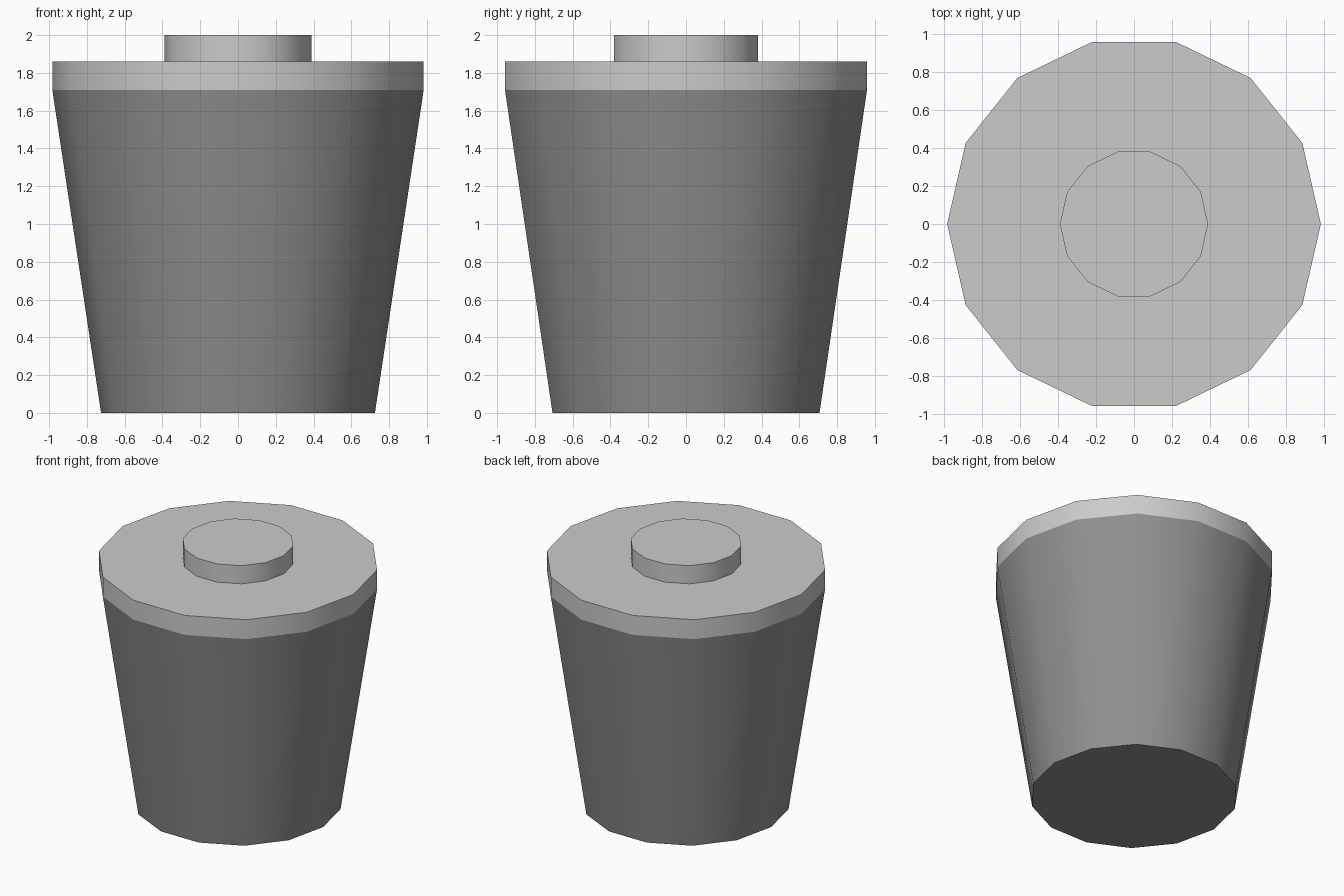
import bpy
import bmesh
from math import cos, sin, tau, radians

if "Cube" in bpy.data.objects:
    bpy.data.objects.remove(bpy.data.objects["Cube"])

SIDES = 14


def drum(name, r_low, r_high, z_low, z_high, cap_low=False, cap_high=False):
    """14-sided tapered drum with optional end caps and smooth sides."""
    bm = bmesh.new()
    low, high = (
        [bm.verts.new((r * cos(tau * i / SIDES), r * sin(tau * i / SIDES), z))
         for i in range(SIDES)]
        for r, z in ((r_low, z_low), (r_high, z_high)))
    for i in range(SIDES):
        j = (i + 1) % SIDES
        bm.faces.new((low[i], low[j], high[j], high[i]))
    if cap_low:
        bm.faces.new(low[::-1])
    if cap_high:
        bm.faces.new(high)
    mesh = bpy.data.meshes.new(name)
    bm.to_mesh(mesh)
    bm.free()
    obj = bpy.data.objects.new(name, mesh)
    bpy.context.collection.objects.link(obj)
    bpy.ops.object.select_all(action='DESELECT')
    obj.select_set(True)
    bpy.context.view_layer.objects.active = obj
    bpy.ops.object.shade_smooth_by_angle(angle=radians(35))
    return obj


# Tapered bin body in dark grey, closed underneath
body = drum("bin_body", 0.725, 0.983, 0.0, 1.71, cap_low=True)
dark = bpy.data.materials.new("dark_grey")
dark.diffuse_color = (0.28, 0.28, 0.28, 1)
dark.use_nodes = True
dark.node_tree.nodes["Principled BSDF"].inputs["Base Color"].default_value = dark.diffuse_color
body.data.materials.append(dark)

# Flat lid and its round handle
drum("lid", 0.983, 0.983, 1.71, 1.86, cap_high=True)
drum("lid_handle", 0.39, 0.39, 1.86, 2.0, cap_high=True)
